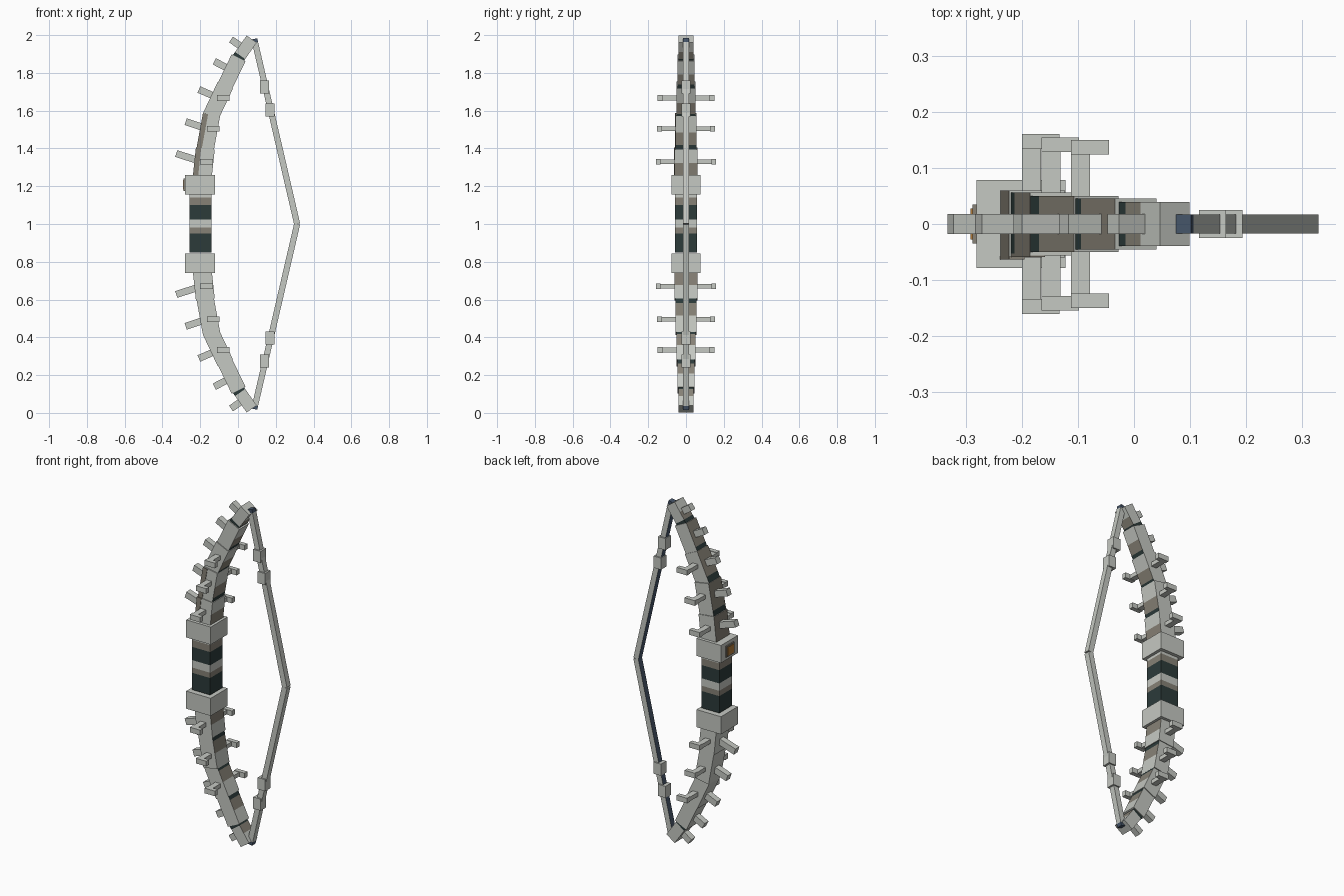
import bpy, bmesh
from mathutils import Vector

cube = bpy.data.objects.get("Cube")
if cube:
    bpy.data.objects.remove(cube, do_unlink=True)

COLOURS = {
    "pale_bone": (0.56, 0.58, 0.54),
    "taupe": (0.24, 0.22, 0.18),
    "dark_teal": (0.025, 0.043, 0.042),
    "steel_blue": (0.06, 0.09, 0.14),
    "amber": (0.45, 0.2, 0.04),
}
NAMES = list(COLOURS)
PALE, TAUPE, DARK, BLUE, AMBER = range(len(NAMES))
MATS = []
for key, rgb in COLOURS.items():
    mat = bpy.data.materials.new(key)
    mat.use_nodes = True
    mat.diffuse_color = (*rgb, 1)
    bsdf = mat.node_tree.nodes["Principled BSDF"]
    bsdf.inputs["Base Color"].default_value = (*rgb, 1)
    bsdf.inputs["Roughness"].default_value = 0.8
    MATS.append(mat)


def bar(name, p0, p1, thick, depth, bands, y=0.0, lower=False):
    """Square bar in the xz plane. Each band: (end fraction, outer, inner, side colour)."""
    p0, p1 = Vector((p0[0], y, p0[1])), Vector((p1[0], y, p1[1]))
    d = (p1 - p0).normalized()
    out = Vector((-d.z, 0, d.x)) * thick / 2
    side = Vector((0, depth / 2, 0))
    bm = bmesh.new()

    def ring(t):
        c = p0.lerp(p1, t)
        corners = (c + out - side, c + out + side, c - out + side, c - out - side)
        return [bm.verts.new((v.x, v.y, 2 - v.z if lower else v.z)) for v in corners]

    prev = ring(0)
    bm.faces.new(prev).material_index = bands[0][3]
    for end, outer, inner, flank in bands:
        cur = ring(end)
        for i, colour in enumerate((outer, flank, inner, flank)):
            j = (i + 1) % 4
            bm.faces.new((prev[i], prev[j], cur[j], cur[i])).material_index = colour
        prev = cur
    bm.faces.new(prev).material_index = bands[-1][3]
    bmesh.ops.recalc_face_normals(bm, faces=bm.faces)
    mesh = bpy.data.meshes.new(name)
    bm.to_mesh(mesh)
    bm.free()
    for mat in MATS:
        mesh.materials.append(mat)
    obj = bpy.data.objects.new(name, mesh)
    bpy.context.collection.objects.link(obj)
    return obj


def plain(c):
    return [(1, c, c, c)]


def box(name, x, y, z, colour=PALE, lower=False):
    """Upright box from (min, max) ranges."""
    mid = (x[0] + x[1]) / 2
    return bar(name, (mid, z[0]), (mid, z[1]), x[1] - x[0], y[1] - y[0],
               plain(colour), (y[0] + y[1]) / 2, lower)


# Banded grip
stripes = ((0.08, DARK), (0.32, DARK), (0.42, TAUPE), (0.56, PALE),
           (0.81, DARK), (0.94, TAUPE), (1, PALE))
bar("grip", (-0.198, 0.85), (-0.198, 1.16), 0.117, 0.116,
    [(t, c, c, c) for t, c in stripes])

# Limb joints and (thickness, depth) of each segment
JOINTS = [(-0.19, 1.24), (-0.173, 1.40), (-0.14, 1.58), (-0.067, 1.735),
          (0.003, 1.88), (0.0725, 1.979)]
SIZES = [(0.1, 0.12), (0.092, 0.112), (0.088, 0.1), (0.082, 0.09), (0.065, 0.079)]
# Outer ends of the spikes
SPIKES = [(-0.327, 1.373), (-0.277, 1.542), (-0.207, 1.712), (-0.125, 1.861), (-0.037, 1.977)]
SPIKE_SLOPE = (0.32, 0.34, 0.44, 0.52, 0.7)
# Left edge and height of the hooked side prongs, and their reach
PRONGS = [(-0.2, 1.33, 0.16), (-0.165, 1.505, 0.154), (-0.112, 1.667, 0.15)]

for lower in (False, True):
    tag = "lower_" if lower else "upper_"

    box(tag + "grip_block", (-0.281, -0.122), (-0.078, 0.078), (1.157, 1.26), lower=lower)

    # Limb segments, banded on the outer and inner faces
    for i, (thick, depth) in enumerate(SIZES):
        p0, p1 = Vector(JOINTS[i]), Vector(JOINTS[i + 1])
        if i:
            p0 -= (p1 - p0).normalized() * 0.012
        rim = DARK if i else TAUPE
        shell = PALE if lower else TAUPE
        flank = DARK if i == 4 else PALE
        bands = [(0.2, PALE if lower else rim, rim, flank),
                 (0.55, shell, TAUPE, PALE), (1, shell if i < 4 else PALE, PALE, PALE)]
        bar(f"{tag}limb_{i + 1}", p0, p1, thick, depth, bands, lower=lower)

        # Worn strip along the outer front edge
        if i < 2 and not lower:
            shift = Vector((-thick / 2 + 0.014, 0.004))
            bar(f"{tag}edge_strip_{i + 1}", p0 + shift, p1 + shift, 0.028, 0.006,
                plain(TAUPE), -depth / 2)

    # Outer spikes
    for i, ((x, z), slope) in enumerate(zip(SPIKES, SPIKE_SLOPE)):
        run = Vector((1, -slope)).normalized() * 0.11
        bar(f"{tag}spike_{i + 1}", (x, z), Vector((x, z)) + run, 0.037, 0.036,
            plain(PALE), lower=lower)

    # Hooked prongs on both sides
    for i, (x, z, reach) in enumerate(PRONGS):
        box(f"{tag}prong_arm_{i + 1}", (x, x + 0.034), (-reach, reach),
            (z - 0.012, z + 0.012), lower=lower)
        for sign in (-1, 1):
            ys = sorted((sign * reach, sign * (reach - 0.026)))
            box(f"{tag}prong_hook_{i + 1}", (x, x + 0.067), ys,
                (z - 0.015, z + 0.015), lower=lower)

    # String with a blue inner face, and its beads
    bar(tag + "string", (0.313, 1.0), (0.086, 1.98), 0.032, 0.034,
        [(0.98, BLUE, PALE, PALE), (1, BLUE, BLUE, BLUE)], lower=lower)
    for i, (x, z) in enumerate(((0.14, 1.725), (0.169, 1.603))):
        box(f"{tag}string_bead_{i + 1}", (x - 0.024, x + 0.024), (-0.025, 0.025),
            (z - 0.034, z + 0.034), lower=lower)

# Amber plaque on the upper block
box("plaque_frame", (-0.288, -0.28), (-0.035, 0.035), (1.175, 1.24), TAUPE)
box("plaque", (-0.291, -0.286), (-0.028, 0.028), (1.183, 1.232), AMBER)
